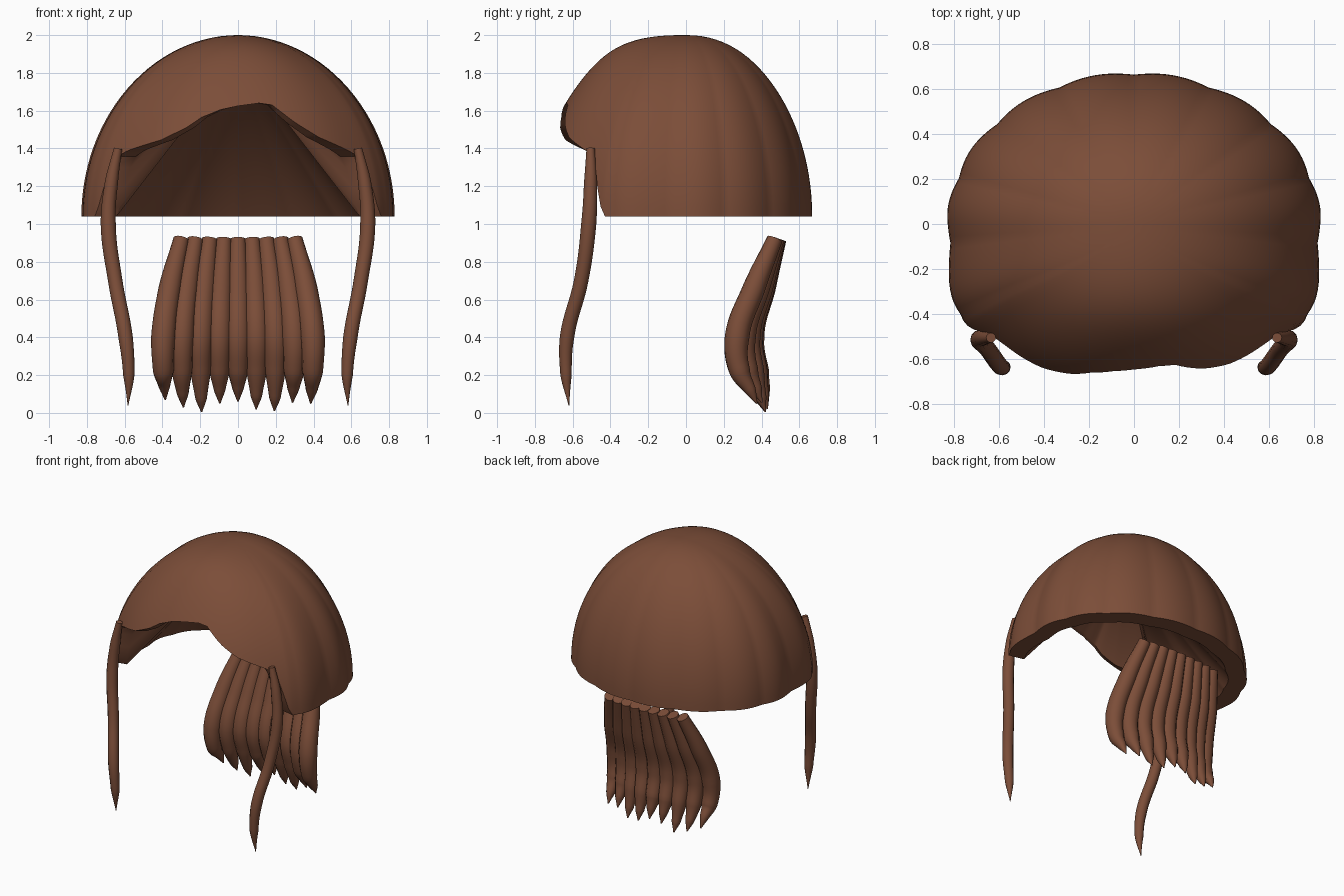
import bpy, bmesh
from math import sin, cos, asin, exp, radians, pi

if "Cube" in bpy.data.objects:
    bpy.data.objects.remove(bpy.data.objects["Cube"])

mat = bpy.data.materials.new("brown_hair")
mat.diffuse_color = (0.2, 0.075, 0.04, 1)
mat.use_nodes = True
mat.node_tree.nodes["Principled BSDF"].inputs["Base Color"].default_value = mat.diffuse_color

# Hairline height by azimuth in degrees (0 = front, + = right)
HAIRLINE = [(-180, 1.04), (-59, 1.04), (-53, 1.35), (-47, 1.39), (-32, 1.445), (-22, 1.51),
            (-16, 1.565), (-8, 1.605), (0, 1.625), (10, 1.64), (16, 1.63), (25, 1.535),
            (34, 1.46), (47, 1.39), (53, 1.35), (59, 1.04), (180, 1.04)]


def interp(table, t):
    for (a, va), (b, vb) in zip(table, table[1:]):
        if t <= b:
            return va + (vb - va) * (t - a) / (b - a)
    return table[-1][1]


COLS, ROWS, BASE, HEIGHT = 180, 28, 1.04, 0.96


def dome_point(deg, row, rx, front, back):
    """Point on the half ellipsoid, from crown (row 0) to hairline (row ROWS)."""
    a = radians(deg)
    s, c = sin(a), cos(a)
    low = asin((interp(HAIRLINE, deg) - BASE) / HEIGHT)
    e = pi / 2 + (low - pi / 2) * row / ROWS
    n = 2.2 if c > 0 else 2.0
    k = (abs(s) ** n + abs(c) ** n) ** (-1 / n) * cos(e)
    # bulge at the temples, shallow scallops where the locks lie side by side
    k *= 1 + 0.04 * exp(-((abs(deg) - 64) / 11) ** 2) * cos(e)
    if abs(deg) > 60:
        k *= 0.99 + 0.018 * abs(sin(radians(deg - 60) * 7.5)) * cos(e)
    # flattened crown, fuller toward the front
    full = (0.19 if c > 0 else -0.03) * sin(e) ** 7 * cos(e) ** 0.5
    return (rx * s * k, -(front if c > 0 else back) * c * k - full * abs(c), BASE + HEIGHT * sin(e))


# Hair cap: outer dome, flat cut rim and a straight-sided hollow inside
bm = bmesh.new()
crown = bm.verts.new((0, 0, BASE + HEIGHT))
hollow_top = bm.verts.new((0, -0.08, 1.87))
angles = [-180 + 360 * i / COLS for i in range(COLS)]
rings = [[bm.verts.new(dome_point(d, r, 0.825, 0.808, 0.67)) for d in angles]
         for r in range(1, ROWS + 1)]
rings.append([bm.verts.new(dome_point(d, ROWS, 0.70, 0.76, 0.54)) for d in angles])
for i in range(COLS):
    j = (i + 1) % COLS
    bm.faces.new((crown, rings[0][i], rings[0][j]))
    for r0, r1 in zip(rings, rings[1:]):
        bm.faces.new((r0[i], r1[i], r1[j], r0[j]))
    bm.faces.new((hollow_top, rings[-1][j], rings[-1][i]))
bmesh.ops.recalc_face_normals(bm, faces=bm.faces)
mesh = bpy.data.meshes.new("hair_cap")
bm.to_mesh(mesh)
bm.free()
cap = bpy.data.objects.new("hair_cap", mesh)
bpy.context.collection.objects.link(cap)
objects = [cap]


def lock(name, points):
    """Tapered round lock of hair through (x, y, z, radius) points."""
    cu = bpy.data.curves.new(name, 'CURVE')
    cu.dimensions = '3D'
    cu.bevel_depth = 1.0
    cu.bevel_resolution = 4
    cu.resolution_u = 8
    cu.use_fill_caps = True
    sp = cu.splines.new('BEZIER')
    sp.bezier_points.add(len(points) - 1)
    for bp, (x, y, z, r) in zip(sp.bezier_points, points):
        bp.co = (x, y, z)
        bp.radius = r
        bp.handle_left_type = bp.handle_right_type = 'AUTO'
    ob = bpy.data.objects.new(name, cu)
    bpy.context.collection.objects.link(ob)
    objects.append(ob)


# Long locks in front of the ears
for side, label in ((1, "right"), (-1, "left")):
    path = [(0.635, -0.505, 1.40, 0.022), (0.67, -0.505, 1.22, 0.035), (0.687, -0.515, 1.0, 0.04),
            (0.65, -0.555, 0.70, 0.038), (0.595, -0.63, 0.40, 0.038),
            (0.578, -0.635, 0.20, 0.03), (0.582, -0.62, 0.04, 0.002)]
    lock("side_lock_" + label, [(side * x, y, z, r) for x, y, z, r in path])

# Nape locks: nine overlapping strands fanned in an arc behind the neck
TIPS = [0.07, 0.03, 0.005, 0.05, 0.06, 0.02, 0.01, 0.055, 0.05]
for i, tip in enumerate(TIPS):
    u = (i - 4) / 4
    q = u * u
    lock("nape_lock_%d" % (i + 1), [
        (0.30 * u, 0.49 - 0.02 * q, 0.92, 0.042),
        (0.36 * u, 0.415 - 0.055 * q, 0.66, 0.06),
        (0.395 * u, 0.35 - 0.08 * q, 0.40, 0.065),
        (0.395 * u, 0.385 - 0.10 * q, 0.22, 0.055),
        (0.39 * u, 0.415 - 0.075 * q, tip + 0.07, 0.031),
        (0.385 * u, 0.435 - 0.06 * q, tip, 0.004)])

# Convert to meshes, colour and smooth
bpy.ops.object.select_all(action='DESELECT')
for ob in objects:
    ob.data.materials.append(mat)
    ob.select_set(True)
bpy.context.view_layer.objects.active = objects[1]
bpy.ops.object.convert(target='MESH')
bpy.ops.object.shade_smooth_by_angle(angle=radians(40))
